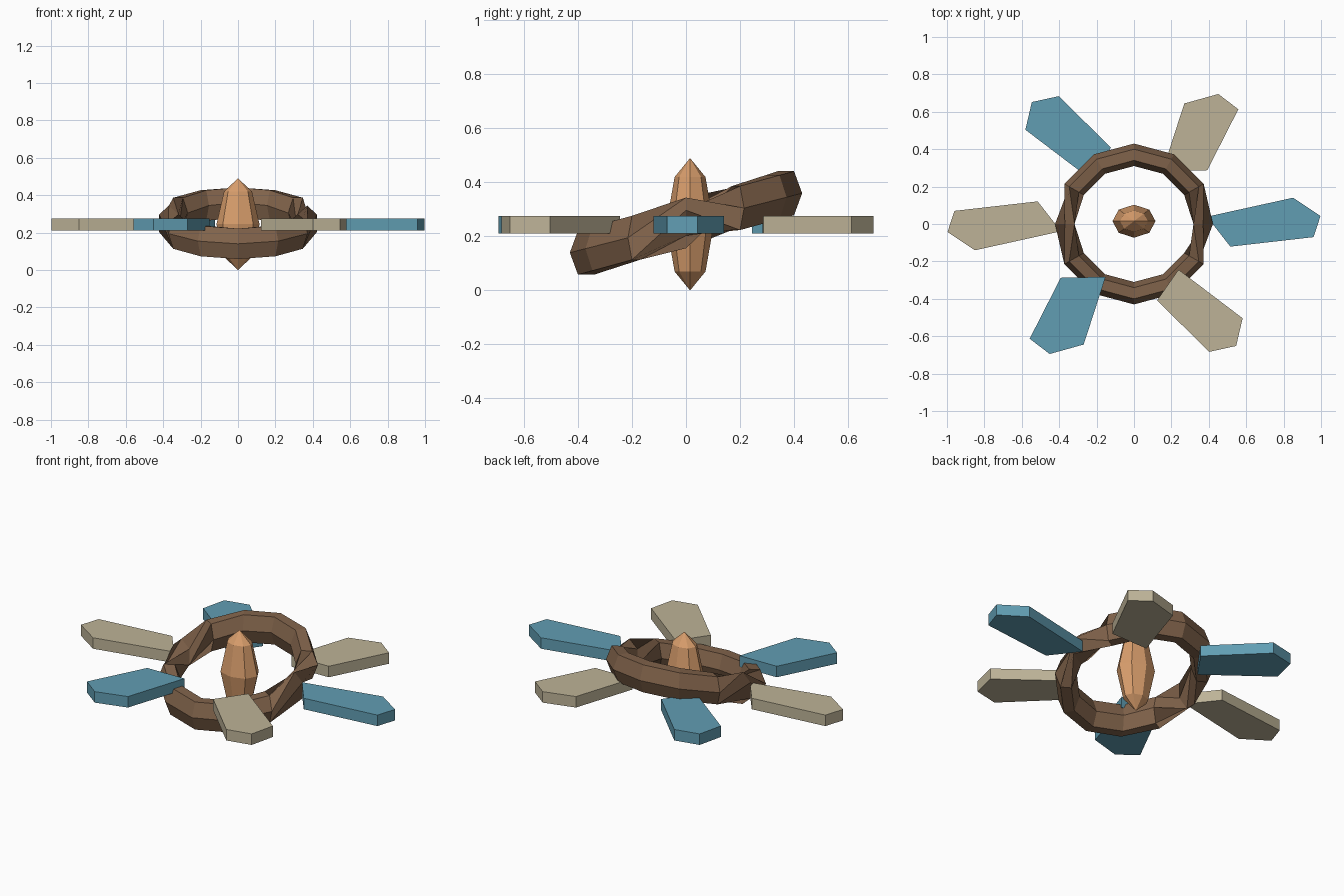
import bpy, bmesh, math
from mathutils import Matrix, Vector

if "Cube" in bpy.data.objects:
    bpy.data.objects.remove(bpy.data.objects["Cube"])


def material(name, rgb):
    m = bpy.data.materials.new(name)
    m.use_nodes = True
    m.diffuse_color = (*rgb, 1)
    m.node_tree.nodes["Principled BSDF"].inputs["Base Color"].default_value = (*rgb, 1)
    return m


blue = material("dusty blue", (0.12, 0.34, 0.45))
tan = material("sand", (0.51, 0.45, 0.31))
brown = material("dark wood", (0.22, 0.125, 0.07))
copper = material("copper", (0.69, 0.34, 0.15))


def finish(bm, name, mat):
    bmesh.ops.recalc_face_normals(bm, faces=bm.faces)
    mesh = bpy.data.meshes.new(name)
    bm.to_mesh(mesh)
    bm.free()
    mesh.materials.append(mat)
    obj = bpy.data.objects.new(name, mesh)
    bpy.context.collection.objects.link(obj)
    return obj


def bridge(bm, a, b):
    n = len(a)
    for i in range(n):
        bm.faces.new((a[i], a[(i + 1) % n], b[(i + 1) % n], b[i]))


# Six flat blades around a slightly squashed circle
OUTLINE = [(0.39, 0.05), (0.85, 0.18), (0.997, 0.055), (0.96, -0.09), (0.515, -0.155)]
squash = Matrix.Diagonal((1, 0.78, 1))
for k in range(6):
    bm = bmesh.new()
    turn = squash @ Matrix.Rotation(math.radians(60 * k), 3, 'Z')
    low, high = [[bm.verts.new(turn @ Vector((x, y, z))) for x, y in OUTLINE]
                 for z in (0.21, 0.275)]
    bm.faces.new(low)
    bm.faces.new(high)
    bridge(bm, low, high)
    finish(bm, f"blade_{k + 1}", tan if k % 2 else blue)

# Sloping ring with a six-sided section, twisted at its two side joints
bm = bmesh.new()
loops = []
for i in range(12):
    a = math.tau * i / 12
    twist = math.pi / 2 if i % 6 == 0 else 0
    loop = []
    for j in range(6):
        t = math.tau * j / 6 + twist
        r = 0.37 + 0.06 * math.cos(t)
        z = 0.25 + 0.11 * math.sin(a) + 0.094 * math.sin(t)
        loop.append(bm.verts.new((r * math.cos(a), r * math.sin(a), z)))
    loops.append(loop)
for i in range(12):
    bridge(bm, loops[i], loops[(i + 1) % 12])
finish(bm, "tilted_ring", brown)

# Pointed eight-sided spindle in the middle
bm = bmesh.new()
rings = []
for z, s in ((0.07, 0.65), (0.245, 1), (0.42, 0.65)):
    rings.append([bm.verts.new((0.115 * s * math.cos(math.tau * i / 8),
                                0.015 + 0.088 * s * math.sin(math.tau * i / 8), z))
                  for i in range(8)])
bridge(bm, rings[0], rings[1])
bridge(bm, rings[1], rings[2])
for ring, z in ((rings[0], 0), (rings[2], 0.49)):
    tip = bm.verts.new((0, 0.015, z))
    for i in range(8):
        bm.faces.new((ring[i], ring[(i + 1) % 8], tip))
finish(bm, "spindle", copper)
